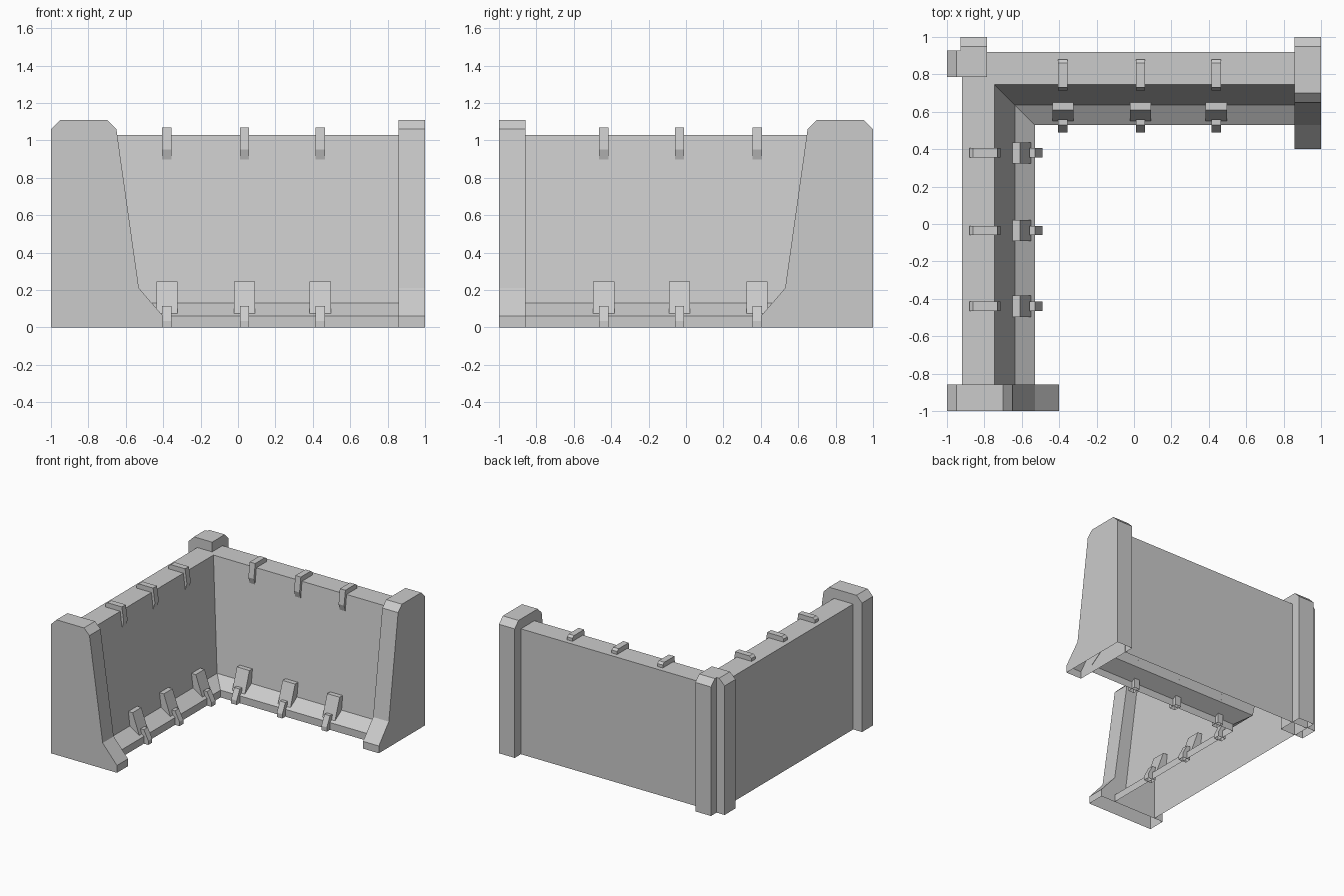
import bpy
import bmesh

cube = bpy.data.objects.get("Cube")
if cube:
    bpy.data.objects.remove(cube, do_unlink=True)

GREY = (0.6, 0.6, 0.6, 1.0)
mat = bpy.data.materials.new("plain grey")
mat.use_nodes = True
mat.diffuse_color = GREY
mat.node_tree.nodes["Principled BSDF"].inputs["Base Color"].default_value = GREY


def extrude(name, profile, start, end, swap=False, mitre=False, open_ends=False):
    """Sweep a (y, z) profile along x; swap reflects it across the corner diagonal."""
    bm = bmesh.new()

    def ring(x, mitred):
        pts = [(-y if mitred else x, y, z) for y, z in profile]
        if swap:
            pts = [(-y, -x, z) for x, y, z in pts]
        return [bm.verts.new(p) for p in pts]

    a, b = ring(start, mitre), ring(end, False)
    caps = [bm.faces.new(a), bm.faces.new(b)]
    n = len(profile)
    for i in range(n):
        j = (i + 1) % n
        bm.faces.new((a[i], a[j], b[j], b[i]))
    bmesh.ops.recalc_face_normals(bm, faces=bm.faces[:])
    # The shells are open underneath
    drop = [f for f in bm.faces if all(v.co.z < 0.001 for v in f.verts)]
    if open_ends:
        drop += caps
    bmesh.ops.delete(bm, geom=drop, context="FACES")
    mesh = bpy.data.meshes.new(name)
    bm.to_mesh(mesh)
    bm.free()
    mesh.materials.append(mat)
    obj = bpy.data.objects.new(name, mesh)
    bpy.context.collection.objects.link(obj)


# Side profiles as (depth, height)
WALL = [(0.92, 0), (0.92, 1.03), (0.745, 1.03), (0.635, 0.13), (0.53, 0.06), (0.53, 0)]
PILLAR = [(1, 0), (1, 1.06), (0.95, 1.11), (0.70, 1.11), (0.65, 1.06),
          (0.53, 0.21), (0.40, 0.06), (0.40, 0)]
POST = [(1, 0), (1, 1.06), (0.95, 1.11), (0.785, 1.11), (0.785, 0)]
HOOK = [(0.88, 1.03), (0.88, 1.055), (0.86, 1.07), (0.73, 1.07), (0.713, 0.95),
        (0.73, 0.895), (0.745, 1.03)]
BRACKET = [(0.65, 0.245), (0.61, 0.245), (0.55, 0.075), (0.635, 0.13)]
FOOT = [(0.56, 0), (0.56, 0.115), (0.53, 0.115), (0.49, 0.035), (0.49, 0)]

for side, swap in (("back", False), ("side", True)):
    extrude(side + "_wall", WALL, 0, 0.86, swap, mitre=True, open_ends=True)
    extrude(side + "_end_pillar", PILLAR, 0.857, 1.0, swap)
    extrude(side + "_corner_post", POST, -0.927, -0.785, swap)
    # Three sets of clamps along each wall
    for i, x in enumerate((-0.38, 0.035, 0.44), 1):
        for part, profile, half in (("hook", HOOK, 0.025), ("bracket", BRACKET, 0.057),
                                    ("foot", FOOT, 0.025)):
            extrude(f"{side}_{part}_{i}", profile, x - half, x + half, swap)
